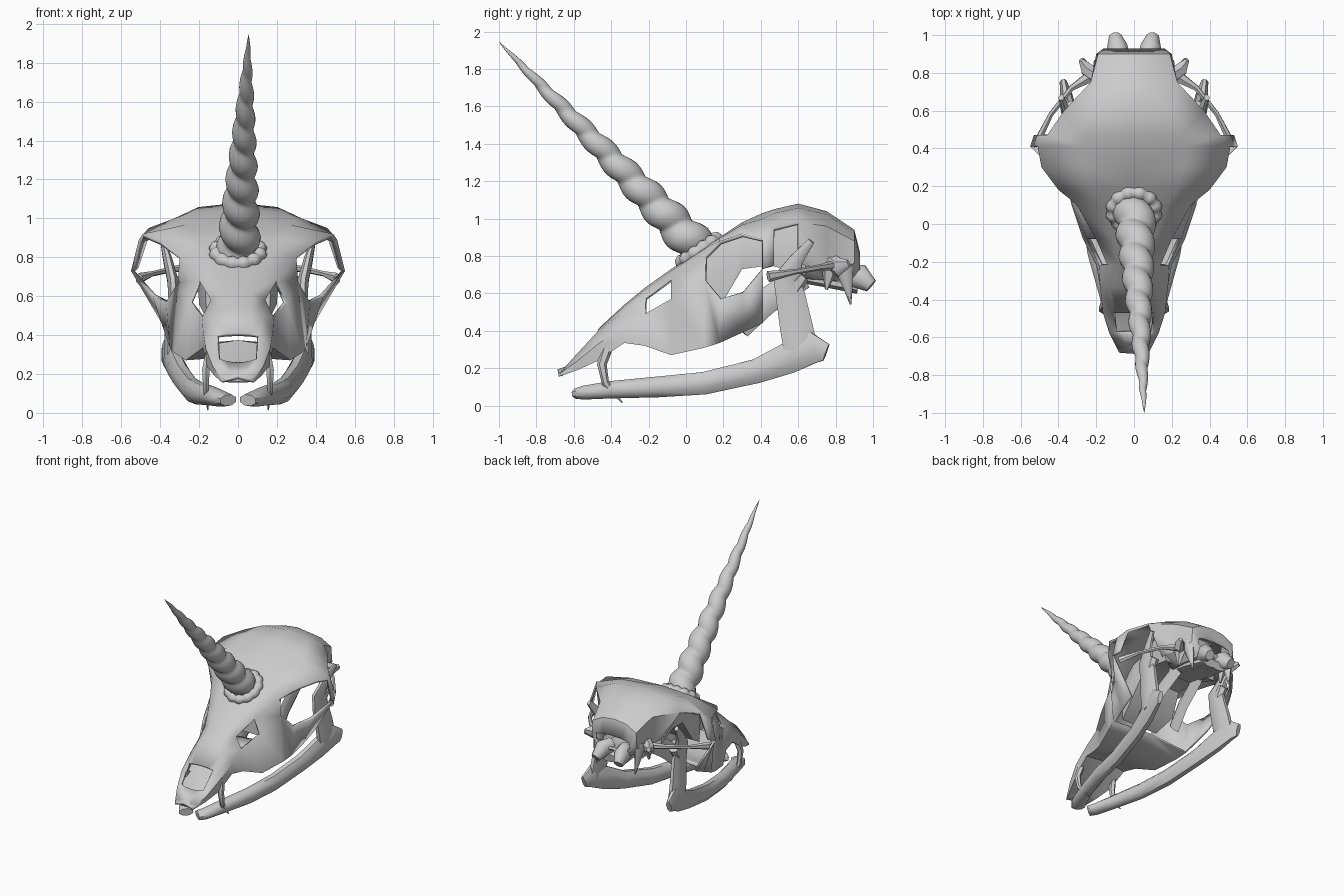
import bpy, bmesh, math
from mathutils import Vector

if "Cube" in bpy.data.objects:
    bpy.data.objects.remove(bpy.data.objects["Cube"], do_unlink=True)

bone = bpy.data.materials.new("bone grey")
bone.use_nodes = True
bone.diffuse_color = (0.6, 0.6, 0.6, 1)
bone.node_tree.nodes["Principled BSDF"].inputs["Base Color"].default_value = (0.6, 0.6, 0.6, 1)


def finish(name, bm, mirror=False, thickness=0, angle=40):
    """Turn a bmesh into a shaded object, optionally mirrored and thickened."""
    mesh = bpy.data.meshes.new(name)
    bm.to_mesh(mesh)
    bm.free()
    obj = bpy.data.objects.new(name, mesh)
    bpy.context.collection.objects.link(obj)
    mesh.materials.append(bone)
    bpy.ops.object.select_all(action="DESELECT")
    obj.select_set(True)
    bpy.context.view_layer.objects.active = obj
    bpy.ops.object.shade_smooth_by_angle(angle=math.radians(angle))
    if mirror:
        mod = obj.modifiers.new("Mirror", "MIRROR")
        mod.use_clip = True
        mod.merge_threshold = 0.002
    if thickness:
        mod = obj.modifiers.new("Solidify", "SOLIDIFY")
        mod.thickness = thickness
    return obj


def skin_rings(bm, rings, caps=True):
    """Join closed rings of points into a skin."""
    loops = [[bm.verts.new(p) for p in ring] for ring in rings]
    n = len(loops[0])
    for a, b in zip(loops, loops[1:]):
        for i in range(n):
            j = (i + 1) % n
            bm.faces.new((a[i], a[j], b[j], b[i]))
    if caps:
        bm.faces.new(loops[0][::-1])
        bm.faces.new(loops[-1])
    bmesh.ops.recalc_face_normals(bm, faces=bm.faces)


def limb(name, stations, sides=8):
    """Mirrored bone along a path of (x, y, z, half width, half depth)."""
    pts = [Vector(s[:3]) for s in stations]
    rings = []
    for i, s in enumerate(stations):
        tangent = (pts[min(i + 1, len(pts) - 1)] - pts[max(i - 1, 0)]).normalized()
        across = Vector((1, 0, 0))
        across = (across - tangent * across.dot(tangent)).normalized()
        deep = tangent.cross(across)
        turns = [math.tau * (k + 0.5) / sides for k in range(sides)]
        rings.append([pts[i] + across * s[3] * math.cos(t) + deep * s[4] * math.sin(t)
                      for t in turns])
    bm = bmesh.new()
    skin_rings(bm, rings)
    return finish(name, bm, mirror=True, angle=50)


# Skull shell stations: y, crown z, brow x z, cheek x z, lower edge x z
stations = [
    (-.68, .17, .05, .17, .08, .165, .08, .155),
    (-.58, .26, .10, .28, .13, .24, .12, .19),
    (-.47, .41, .11, .40, .165, .33, .16, .24),
    (-.33, .54, .13, .50, .18, .42, .18, .335),
    (-.22, .63, .14, .58, .185, .49, .20, .32),
    (-.08, .73, .20, .68, .25, .57, .27, .27),
    (.10, .85, .30, .80, .31, .67, .33, .31),
    (.18, .90, .40, .88, .37, .57, .35, .335),
    (.30, .98, .49, .92, .44, .60, .37, .39),
    (.41, 1.03, .51, .89, .55, .73, .38, .44),
    (.47, 1.05, .46, .95, .53, .75, .50, .68),
    (.60, 1.08, .37, .98, .24, .76, .14, .68),
    (.75, 1.04, .23, .96, .22, .73, .14, .67),
    (.90, .94, .19, .88, .20, .76, .12, .67),
    (.93, .82, .15, .80, .16, .75, .10, .69),
]
# Openings as (station, strip); strips run crown, brow, side, cheek, palate
NASAL = {(1, 0), (1, 1)}
TEAR_HOLE = {(4, 2)}
ORBIT = {(6, 2), (7, 2), (8, 2)}
ARCH_GAP = {(9, 3), (10, 2), (10, 3)}
THROAT = {(r, 4) for r in (7, 8, 9, 10)}
openings = NASAL | TEAR_HOLE | ORBIT | ARCH_GAP | THROAT

bm = bmesh.new()
grid = []
for y, top, bx, bz, cx, cz, ex, ez in stations:
    row = [(0, top), (bx * .55, top + (bz - top) * .22), (bx, bz), (cx, cz), (ex, ez), (0, ez + .02)]
    grid.append([bm.verts.new((x, y, z)) for x, z in row])
for r in range(len(grid) - 1):
    for c in range(5):
        if (r, c) not in openings:
            a, b = grid[r], grid[r + 1]
            bm.faces.new((a[c], a[c + 1], b[c + 1], b[c]))
loose = [v for v in bm.verts if not v.link_faces]
bmesh.ops.delete(bm, geom=loose, context="VERTS")
finish("skull_shell", bm, mirror=True, thickness=0.02)

# Inner wall between the eye sockets, running back into the braincase
bm = bmesh.new()
wall = [(.06, .16, .48, .80), (.2, .2, .56, .87), (.3, .18, .73, .92),
        (.45, .2, .75, .98), (.64, .23, .70, 1.0)]
skin_rings(bm, [[(-x, y, lo), (x, y, lo), (x * 1.05, y, (lo + hi) / 2), (x * .9, y, hi),
                 (-x * .9, y, hi), (-x * 1.05, y, (lo + hi) / 2)] for y, x, lo, hi in wall])
finish("inner_braincase", bm)

# Lower jaw
limb("jaw_body", [
    (.05, -.58, .065, .055, .03), (.08, -.54, .07, .055, .04), (.13, -.40, .085, .05, .05),
    (.20, -.15, .10, .05, .06), (.24, .10, .12, .05, .065), (.29, .38, .185, .05, .07),
    (.33, .55, .255, .045, .09), (.36, .68, .31, .035, .09), (.375, .75, .285, .02, .05)])
limb("jaw_ramus", [
    (.35, .62, .27, .035, .10), (.345, .59, .42, .035, .095), (.33, .56, .58, .03, .085),
    (.335, .54, .68, .03, .08), (.36, .59, .78, .025, .04), (.385, .67, .88, .015, .02)])
limb("jaw_hinge", [(.33, .57, .62, .03, .05), (.33, .63, .69, .04, .03)], 6)

# Curved upper fangs
limb("fang", [
    (.15, -.42, .31, .02, .03), (.165, -.45, .22, .022, .026),
    (.165, -.43, .12, .016, .02), (.155, -.34, .015, .003, .003)], 6)

# Slender bones behind and below the skull
limb("cheek_arch", [
    (.51, .44, .69, .02, .03), (.44, .58, .715, .014, .014),
    (.33, .72, .74, .016, .016), (.20, .80, .75, .04, .03)], 6)
limb("throat_strut", [
    (.15, .28, .42, .02, .07), (.12, .42, .55, .018, .07), (.10, .62, .69, .025, .07)], 6)
limb("ear_knob", [(.18, .76, .77, .04, .05), (.25, .82, .74, .04, .05), (.28, .87, .76, .015, .02)], 6)
limb("ear_spike", [(.2, .77, .74, .04, .05), (.2, .75, .62, .008, .008)], 5)
limb("neck_spike", [(.18, .83, .78, .04, .06), (.18, .86, .67, .025, .035), (.17, .88, .54, .004, .004)], 6)
limb("neck_condyle", [(.06, .85, .70, .05, .06), (.09, .93, .69, .06, .07), (.10, .99, .64, .035, .04)], 8)
limb("skull_base", [(.03, .55, .70, .10, .035), (.04, .75, .66, .09, .03), (.04, .92, .63, .07, .035)], 8)

# Spiral horn
base, tip = Vector((0, .12, .78)), Vector((.055, -1, 1.945))
axis = (tip - base).normalized()
side = axis.cross(Vector((0, 0, 1))).normalized()
up = side.cross(axis)
TURNS, STEPS, SIDES = 9.5, 120, 20
rings = []
for s in range(STEPS + 1):
    t = s / STEPS
    ring = []
    for k in range(SIDES):
        angle = math.tau * k / SIDES
        ridge = abs(math.sin(math.pi * (t * TURNS - k / SIDES)))
        radius = .122 * max(1 - t, .002) ** .8 * (.74 + .26 * ridge)
        ring.append(base.lerp(tip, t) + radius * (side * math.cos(angle) + up * math.sin(angle)))
    rings.append(ring)
bm = bmesh.new()
skin_rings(bm, rings)
finish("horn", bm, angle=60)

# Knobbly collar at the horn root
centre, normal = Vector((0, .07, .83)), Vector((0, -.55, .83)).normalized()
along = normal.cross(Vector((1, 0, 0)))
rings = []
for i in range(49):
    a = math.tau * i / 48
    out = Vector((1, 0, 0)) * math.cos(a) + along * math.sin(a)
    thick = .028 + .012 * abs(math.sin(a * 6))
    rings.append([centre + out * (.113 + thick * math.cos(b)) + normal * thick * math.sin(b)
                  for b in (math.tau * k / 8 for k in range(8))])
bm = bmesh.new()
skin_rings(bm, rings, caps=False)
bmesh.ops.remove_doubles(bm, verts=bm.verts, dist=.0005)
finish("horn_collar", bm, angle=60)
